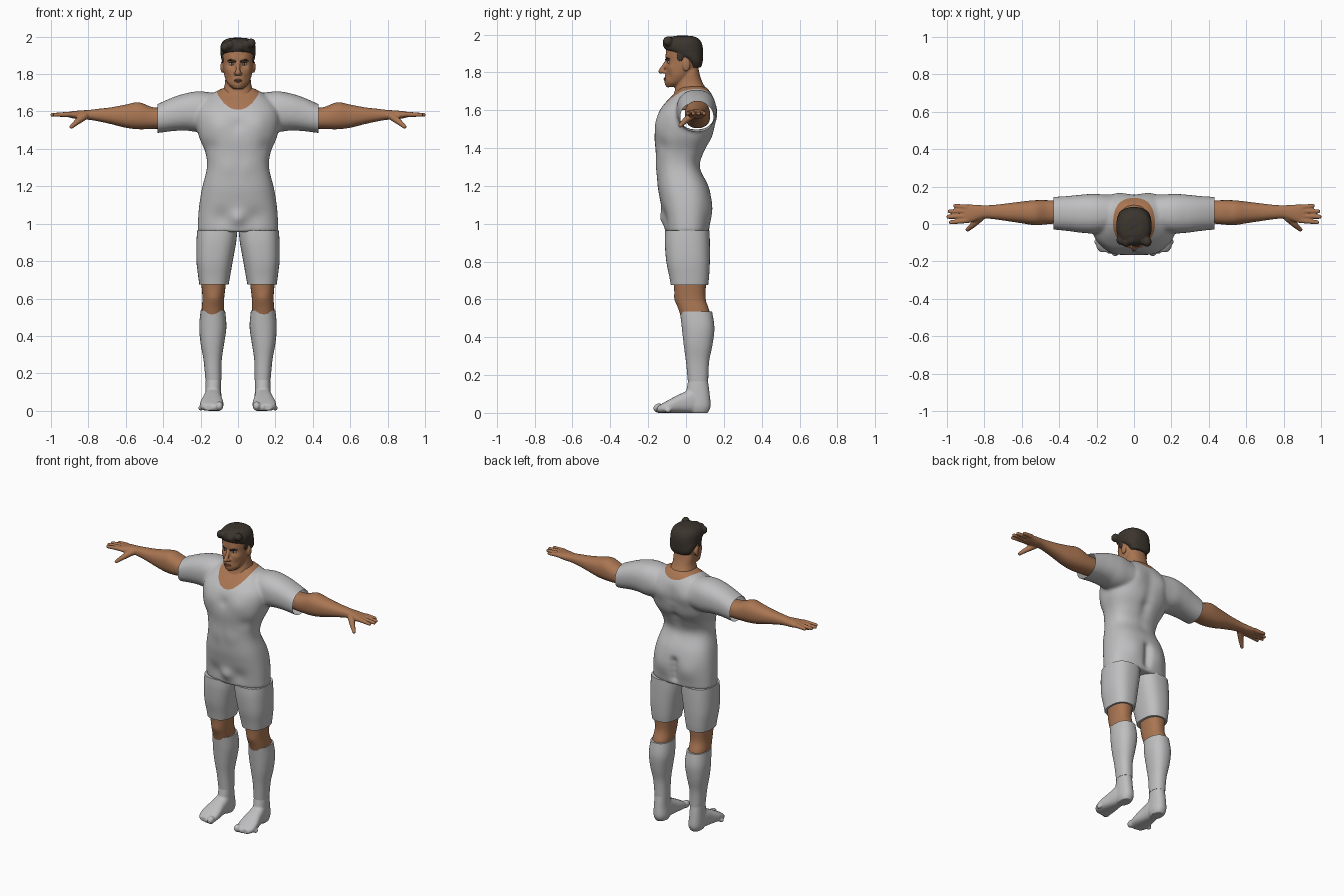
import bpy, bmesh, math, random
from mathutils import Matrix, Vector

if "Cube" in bpy.data.objects:
    bpy.data.objects.remove(bpy.data.objects["Cube"])
random.seed(4)


def material(name, rgb):
    mat = bpy.data.materials.new(name)
    mat.use_nodes = True
    mat.diffuse_color = (*rgb, 1)
    shader = next(n for n in mat.node_tree.nodes if n.type == 'BSDF_PRINCIPLED')
    shader.inputs["Base Color"].default_value = (*rgb, 1)
    return mat


cloth = material("grey cloth", (0.52, 0.52, 0.53))
skin = material("tan skin", (0.40, 0.18, 0.085))
dark = material("dark brown hair", (0.045, 0.035, 0.027))
lip = material("lip", (0.29, 0.115, 0.065))
white = material("eye white", (0.5, 0.45, 0.4))


def spline(rows, k):
    """Catmull-Rom interpolation of section rows."""
    out = []
    for i in range(len(rows) - 1):
        a, b, c = rows[max(i - 1, 0)], rows[i], rows[i + 1]
        d = rows[min(i + 2, len(rows) - 1)]
        for j in range(k):
            t = j / k
            out.append([q + t * (r - p + t * (2 * p - 5 * q + 4 * r - s
                        + t * (3 * (q - r) + s - p))) / 2
                        for p, q, r, s in zip(a, b, c, d)])
    return out + [list(rows[-1])]


def loft(bm, axis, rows, power=2.3, n=40, k=5):
    """Rows hold the station, then low and high limits of the two cross axes."""
    rings = []
    for t, a0, a1, b0, b1 in spline(rows, k):
        ring = []
        for i in range(n):
            ang = math.tau * i / n
            u, v = (math.copysign(abs(f) ** (2 / power), f)
                    for f in (math.cos(ang), math.sin(ang)))
            a = (a0 + a1 + u * (a1 - a0)) / 2
            b = (b0 + b1 + v * (b1 - b0)) / 2
            co = {'x': (t, a, b), 'y': (a, t, b), 'z': (a, b, t)}[axis]
            ring.append(bm.verts.new(co))
        rings.append(ring)
    for low, high in zip(rings, rings[1:]):
        for i in range(n):
            j = (i + 1) % n
            bm.faces.new((low[i], low[j], high[j], high[i]))
    bm.faces.new(rings[0])
    bm.faces.new(rings[-1])


def sym(rows):
    return [(z, -w, w, y0, y1) for z, w, y0, y1 in rows]


def ball(bm, loc, radii):
    bmesh.ops.create_icosphere(bm, subdivisions=3, radius=1,
                               matrix=Matrix.LocRotScale(Vector(loc), None, Vector(radii)))


def limb(bm, p, q, r0, r1):
    p, q = Vector(p), Vector(q)
    turn = (q - p).to_track_quat('Z', 'Y')
    bmesh.ops.create_cone(bm, cap_ends=True, segments=16, radius1=r0, radius2=r1,
                          depth=(q - p).length,
                          matrix=Matrix.LocRotScale((p + q) / 2, turn, None))
    ball(bm, p, [r0] * 3)
    ball(bm, q, [r1] * 3)


def mirrored(bm):
    copy = bmesh.ops.duplicate(bm, geom=bm.verts[:] + bm.edges[:] + bm.faces[:])
    for v in copy["geom"]:
        if isinstance(v, bmesh.types.BMVert):
            v.co.x *= -1


def finish(name, bm, mats, voxel=0, soften=3, mirror=False, bumps=()):
    """Optionally fuse the solids, sculpt soft bumps, then shade and mirror."""
    bmesh.ops.recalc_face_normals(bm, faces=bm.faces[:])
    ob = bpy.data.objects.new(name, bpy.data.meshes.new(name))
    bpy.context.collection.objects.link(ob)
    bm.to_mesh(ob.data)
    bm.free()
    if voxel:
        fuse = ob.modifiers.new("fuse", 'REMESH')
        fuse.mode, fuse.voxel_size = 'VOXEL', voxel
        relax = ob.modifiers.new("relax", 'SMOOTH')
        relax.factor, relax.iterations = 0.5, soften
        graph = bpy.context.evaluated_depsgraph_get()
        fused = bpy.data.meshes.new_from_object(ob.evaluated_get(graph))
        ob.modifiers.clear()
        ob.data = fused
    normals = [v.normal.copy() for v in ob.data.vertices]
    for v, nor in zip(ob.data.vertices, normals):
        here = Vector((abs(v.co.x), v.co.y, v.co.z))
        v.co += nor * sum(h * math.exp(-((here - Vector(c)).length / r) ** 2)
                          for c, r, h in bumps)
    for mat in mats:
        ob.data.materials.append(mat)
    ob.data.shade_smooth()
    ob.data.set_sharp_from_angle(angle=math.radians(50))
    if mirror:
        ob.modifiers.new("mirror", 'MIRROR').use_clip = False
    return ob


# Shirt: torso fused with both sleeves
bm = bmesh.new()
loft(bm, 'x', [(.08, -.03, .14, 1.5, 1.69), (.2, -.05, .16, 1.49, 1.708),
               (.28, -.047, .157, 1.498, 1.697), (.35, -.038, .15, 1.495, 1.675),
               (.43, -.03, .145, 1.485, 1.64), (.47, -.03, .145, 1.485, 1.625)])
mirrored(bm)
loft(bm, 'z', sym([(.955, .216, -.108, .122), (1.05, .212, -.122, .13), (1.13, .203, -.138, .133),
                   (1.2, .19, -.15, .118), (1.3, .166, -.155, .074), (1.38, .174, -.16, .098),
                   (1.46, .207, -.166, .14), (1.54, .225, -.155, .155), (1.6, .22, -.138, .16),
                   (1.65, .19, -.1, .152), (1.69, .145, -.06, .132), (1.725, .085, -.03, .105)]),
     power=2.5, n=64)
bumps = [((.1, -.14, 1.53), .06, .012), ((0, -.165, 1.53), .03, -.006),
         ((.1, .15, 1.58), .06, .012), ((.09, .12, 1.07), .065, .012),
         ((0, -.125, 1.03), .04, .018), ((.09, -.115, 1.03), .05, -.01),
         ((.05, -.155, 1.3), .05, .005), ((.13, -.11, 1.42), .04, -.008)]
bumps += [((0, .12, 1.3 + .06 * i), .035, -.012) for i in range(6)]
bumps += [((0, .14, 1 + .04 * i), .026, -.02) for i in range(4)]
shirt = finish("shirt", bm, [cloth, skin], .009, 8, bumps=bumps)

# Open the sleeve ends and cut the scooped neckline
bm = bmesh.new()
bm.from_mesh(shirt.data)
for s in (1, -1):
    bmesh.ops.bisect_plane(bm, geom=bm.verts[:] + bm.edges[:] + bm.faces[:],
                           plane_co=(s * .43, 0, 0), plane_no=(s, 0, 0), clear_outer=True)
curve = 5
planes = [(Vector((x, -.13, 1.61 + curve * x * x)), Vector((-2 * curve * x, -.25, 1)))
          for x in (i * .03 for i in range(-4, 5))]
for co, no in planes:
    faces = [f for f in bm.faces if f.calc_center_median().z > 1.57
             and abs(f.calc_center_median().x) < .18]
    parts = set(faces) | {e for f in faces for e in f.edges} | {v for f in faces for v in f.verts}
    bmesh.ops.bisect_plane(bm, geom=list(parts), plane_co=co, plane_no=no)
for f in bm.faces:
    mid = f.calc_center_median()
    f.material_index = int(all((mid - co).dot(no) > 0 for co, no in planes))
bm.to_mesh(shirt.data)
bm.free()

# Shorts legs
bm = bmesh.new()
loft(bm, 'z', [(.675, .05, .207, -.08, .117), (.72, .042, .213, -.088, .122),
               (.8, .028, .222, -.104, .126), (.9, .01, .222, -.112, .126),
               (.965, .004, .218, -.11, .124)], power=2.5)
finish("shorts", bm, [cloth], mirror=True)

# Knees
bm = bmesh.new()
loft(bm, 'z', [(.45, .085, .185, -.01, .12), (.53, .076, .194, -.034, .125),
               (.6, .074, .19, -.055, .104), (.67, .066, .195, -.064, .105),
               (.74, .06, .2, -.07, .11)])
finish("knees", bm, [skin], mirror=True, bumps=[((.13, -.06, .6), .03, .006)])

# Socks
bm = bmesh.new()
loft(bm, 'z', [(.165, .089, .174, .01, .117), (.27, .087, .184, 0, .122),
               (.36, .074, .2, -.012, .14), (.45, .062, .207, -.022, .15),
               (.535, .069, .2, -.032, .138)])
finish("socks", bm, [cloth], mirror=True)

# Feet with toes
bm = bmesh.new()
loft(bm, 'z', [(0, .095, .165, .02, .115), (.035, .085, .175, 0, .13),
               (.1, .09, .175, 0, .125), (.175, .091, .172, .012, .115)])
loft(bm, 'y', [(-.15, .085, .18, 0, .035), (-.125, .08, .2, 0, .05), (-.08, .078, .202, 0, .075),
               (-.02, .085, .188, 0, .105), (.05, .09, .175, 0, .13), (.11, .1, .16, 0, .08)], 2.5)
for i in range(5):
    r = .025 if i == 0 else .018 - .001 * i
    ball(bm, (.1 + .023 * i + (.008 if i else 0), -.143 + .003 * i * i, r), (r * .85, r * 1.2, r))
finish("feet", bm, [cloth], .006, 2, mirror=True)

# Arms with hands
bm = bmesh.new()
loft(bm, 'x', [(.34, .01, .125, 1.51, 1.62), (.45, 0, .127, 1.507, 1.622),
               (.53, -.006, .127, 1.505, 1.649), (.6, .004, .12, 1.513, 1.637),
               (.68, .016, .11, 1.533, 1.622), (.75, .026, .102, 1.548, 1.614),
               (.8, .029, .1, 1.556, 1.608), (.84, .018, .102, 1.557, 1.606),
               (.88, .006, .104, 1.563, 1.602), (.91, .008, .101, 1.57, 1.597)])
for base, tip_x, tip_y in ((.019, .98, .008), (.043, .993, .038), (.068, .986, .068), (.09, .957, .097)):
    knuckle = (.895, base, 1.585)
    limb(bm, knuckle, (tip_x, tip_y, 1.582), .0145, .0105)
limb(bm, (.82, .035, 1.575), (.86, -.004, 1.545), .021, .016)
limb(bm, (.86, -.004, 1.545), (.89, -.03, 1.519), .016, .011)
finish("arms", bm, [skin], .005, 2, mirror=True)

# Head with neck, nose and ears
bm = bmesh.new()
loft(bm, 'z', sym([(1.6, .08, -.06, .08), (1.66, .1, -.07, .122), (1.7, .084, -.06, .113),
                   (1.75, .07, -.048, .086), (1.8, .066, -.03, .07), (1.86, .05, -.02, .06)]))
loft(bm, 'z', sym([(1.723, .026, -.1, -.04), (1.745, .052, -.108, 0), (1.78, .07, -.108, .03),
                   (1.82, .078, -.105, .058), (1.86, .081, -.105, .074), (1.9, .084, -.107, .08),
                   (1.94, .08, -.1, .074), (1.975, .05, -.06, .04)]), power=2.2)
limb(bm, (0, -.1, 1.862), (0, -.132, 1.806), .009, .014)
for s in (1, -1):
    ball(bm, (s * .013, -.117, 1.803), (.01, .012, .009))
    ball(bm, (s * .084, .002, 1.838), (.01, .02, .033))
finish("head", bm, [skin], .005, 3,
       bumps=[((.033, -.098, 1.854), .017, -.011), ((.03, -.1, 1.876), .02, .005),
              ((0, -.11, 1.765), .022, .005), ((0, -.105, 1.735), .02, .004),
              ((.05, -.09, 1.78), .022, -.005), ((.055, -.08, 1.825), .02, .004)])

# Facial details
bm = bmesh.new()
ball(bm, (.033, -.084, 1.854), (.015, .013, .009))
finish("eyeballs", bm, [white], mirror=True)
bm = bmesh.new()
ball(bm, (.033, -.094, 1.854), (.0055, .005, .006))
ball(bm, (.033, -.092, 1.862), (.016, .006, .003))
limb(bm, (.016, -.105, 1.868), (.036, -.101, 1.876), .005, .0045)
limb(bm, (.036, -.101, 1.876), (.054, -.087, 1.871), .0045, .003)
finish("eyebrows_and_irises", bm, [dark], mirror=True)
bm = bmesh.new()
ball(bm, (0, -.11, 1.769), (.023, .008, .0045))
ball(bm, (0, -.11, 1.761), (.02, .0085, .0055))
finish("lips", bm, [lip])

# Short swept hair
bm = bmesh.new()
loft(bm, 'z', sym([(1.825, .06, .02, .08), (1.855, .08, .005, .088), (1.885, .09, -.045, .09),
                   (1.905, .093, -.085, .091), (1.925, .095, -.11, .09), (1.955, .092, -.114, .083),
                   (1.98, .076, -.095, .065), (1.993, .045, -.06, .03)]))
for s in (1, -1):
    ball(bm, (s * .08, -.03, 1.885), (.008, .02, .03))
for i in range(6):
    ball(bm, (-.07 + .028 * i, -.085 - .01 * (i % 2), 1.945 + .01 * (i % 3)), (.024, .027, .026))
for i in range(16):
    ang = random.uniform(0, math.tau)
    rad = random.uniform(.2, 1)
    ball(bm, (.06 * rad * math.cos(ang), -.02 + .065 * rad * math.sin(ang), 1.988 - .02 * rad),
         (.016, .02, .014))
finish("hair", bm, [dark], .006, 2)
